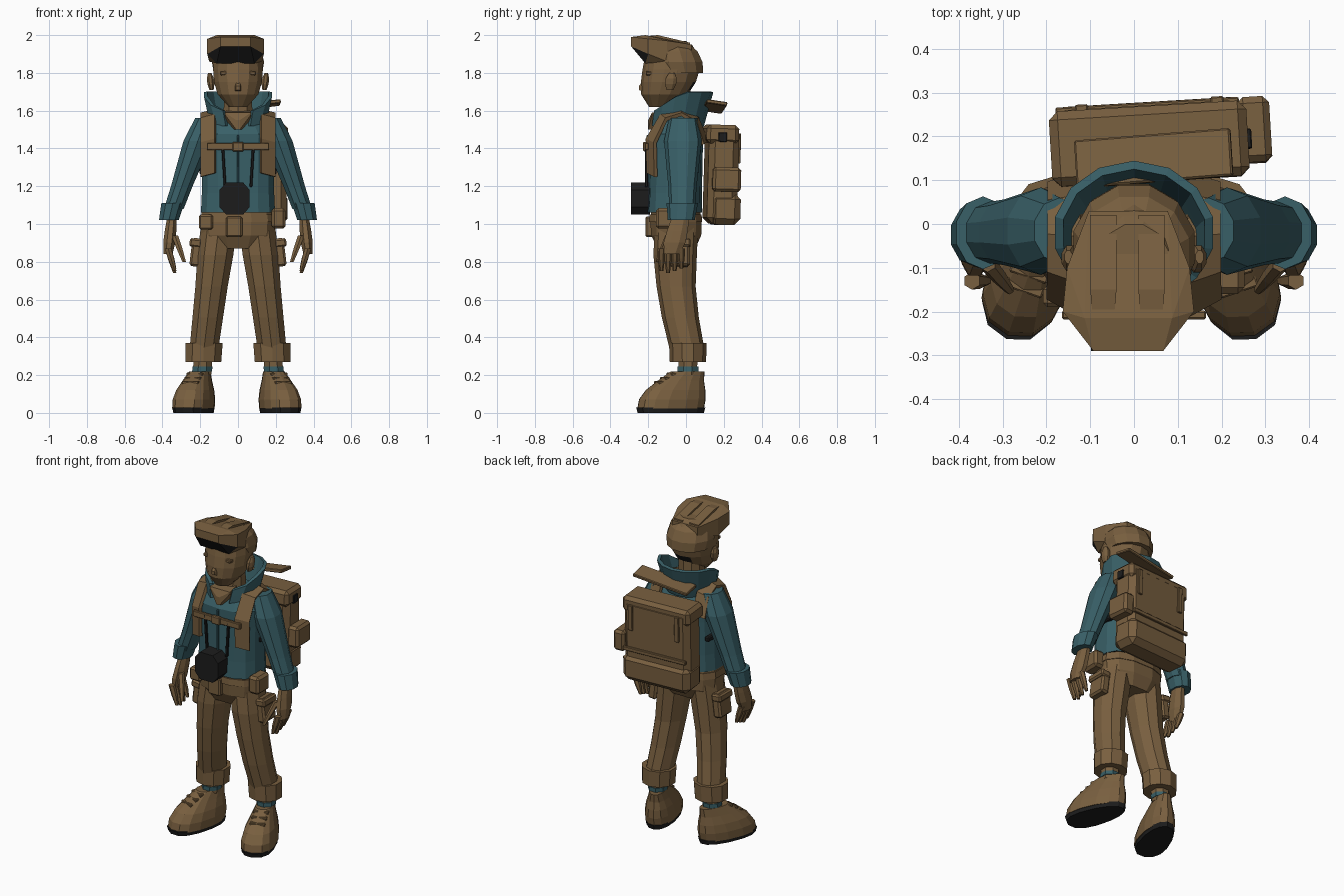
import bpy, bmesh, math
from mathutils import Vector, Matrix

if "Cube" in bpy.data.objects:
    bpy.data.objects.remove(bpy.data.objects["Cube"])


def material(name, red, green, blue):
    mat = bpy.data.materials.new(name)
    mat.use_nodes = True
    mat.diffuse_color = (red, green, blue, 1)
    mat.node_tree.nodes["Principled BSDF"].inputs["Base Color"].default_value = mat.diffuse_color
    return mat


BROWN = material("brown", .19, .115, .05)
TEAL = material("teal", .04, .115, .135)
BLACK = material("black", .012, .012, .012)


def finish(name, bm, mat, dark_rule=None):
    """Turn a bmesh into an object; faces passing the rule become black."""
    bmesh.ops.recalc_face_normals(bm, faces=bm.faces)
    mesh = bpy.data.meshes.new(name)
    mesh.materials.append(mat)
    if dark_rule:
        mesh.materials.append(BLACK)
        for face in bm.faces:
            face.material_index = int(dark_rule(face.calc_center_median(), face.normal))
    bm.to_mesh(mesh)
    bm.free()
    ob = bpy.data.objects.new(name, mesh)
    bpy.context.collection.objects.link(ob)
    return ob


def limb(name, mat, bottom, top, widths, depth=1, bend=0, sides=10, power=2, taper=0, dark_rule=None):
    """Superellipse rings evenly spaced along an axis that may bow in y."""
    bm = bmesh.new()
    rings = []
    for k, width in enumerate(widths):
        t = k / (len(widths) - 1)
        centre = Vector(bottom).lerp(Vector(top), t)
        centre.y += bend * math.sin(math.pi * t)
        ring = []
        for i in range(sides):
            angle = math.tau * (i + .5) / sides
            c, s = math.cos(angle), math.sin(angle)
            x = math.copysign(abs(c) ** (2 / power), c) * width * (1 - taper * s)
            y = math.copysign(abs(s) ** (2 / power), s) * width * depth
            ring.append(bm.verts.new(centre + Vector((x, y, 0))))
        rings.append(ring)
    for low, high in zip(rings, rings[1:]):
        for i in range(sides):
            bm.faces.new((low[i - 1], low[i], high[i], high[i - 1]))
    bm.faces.new(rings[0])
    bm.faces.new(rings[-1])
    return finish(name, bm, mat, dark_rule)


def wedge(name, mat, x, sections, dark_rule=None):
    """Convex hull of upright rectangles given as (y, half width, low, high)."""
    bm = bmesh.new()
    for y, half, low, high in sections:
        for z in (low, high):
            for side in (-half, half):
                bm.verts.new((x + side, y, z))
    bmesh.ops.convex_hull(bm, input=bm.verts)
    return finish(name, bm, mat, dark_rule)


def box(name, mat, place, size, turn=(0, 0, 0)):
    bm = bmesh.new()
    bmesh.ops.create_cube(bm, size=1)
    bmesh.ops.scale(bm, vec=size, verts=bm.verts)
    ob = finish(name, bm, mat)
    ob.location, ob.rotation_euler = place, turn
    bevel = ob.modifiers.new("bevel", "BEVEL")
    bevel.width, bevel.segments = min(size) / 5, 1
    return ob


def sheet(name, mat, rows):
    """Grid of points thickened into cloth."""
    bm = bmesh.new()
    grid = [[bm.verts.new(point) for point in row] for row in rows]
    for a, b in zip(grid, grid[1:]):
        for i in range(len(a) - 1):
            bm.faces.new((a[i], a[i + 1], b[i + 1], b[i]))
    ob = finish(name, bm, mat)
    cloth = ob.modifiers.new("cloth", "SOLIDIFY")
    cloth.thickness, cloth.offset = .02, 0


# Head with a dark shaved nape, neck and face
limb("head", BROWN, (0, -.14, 1.62), (0, -.07, 1.95), [.05, .11, .13, .135, .13, .09], depth=1.12,
     bend=.02, sides=14, dark_rule=lambda centre, normal: centre.y > 0 and 1.69 < centre.z < 1.75)
limb("neck", BROWN, (0, -.06, 1.48), (0, -.05, 1.72), [.085, .075])
wedge("nose", BROWN, 0, [(-.25, .01, 1.71, 1.73), (-.2, .03, 1.69, 1.72), (-.2, .01, 1.7, 1.79)])
box("mouth", BROWN, (0, -.2, 1.665), (.06, .02, .012))

# Swept hair: crown and forward quiff with a dark underside
limb("hair_crown", BROWN, (0, -.04, 1.8), (0, -.08, 1.97), [.133, .143, .13, .08], depth=1.02, sides=12)
wedge("hair_quiff", BROWN, -.013,
      [(-.29, .08, 1.94, 1.99), (-.2, .15, 1.9, 1.98), (-.215, .1, 1.85, 2), (-.1, .14, 1.86, 1.97), (.03, .09, 1.9, 1.95)],
      dark_rule=lambda centre, normal: normal.z < -.3 and centre.y < -.18)
for x in (-.07, .04):
    wedge("hair_lock", BROWN, x, [(-.26, .02, 1.96, 1.99), (-.15, .03, 1.96, 2), (.02, .03, 1.9, 1.96)])

# Jacket body with a dark hem opening, shirt and flared collar open at the front
limb("jacket_body", TEAL, (0, -.06, 1.06), (0, -.05, 1.58), [.2, .195, .195, .195, .2, .12], depth=.73,
     sides=14, power=2.7, dark_rule=lambda centre, normal: normal.z < -.5)
wedge("shirt_front", BROWN, 0, [(-.2, .01, 1.5, 1.55), (-.18, .07, 1.58, 1.59), (-.1, .06, 1.5, 1.6)])
box("jacket_zip", TEAL, (0, -.2, 1.27), (.012, .016, .4))
collar = []
for t in (0, .5, 1):
    row = []
    for i in range(13):
        angle = math.radians(-65 + 310 * i / 12)
        front = max(0, -math.sin(angle))
        row.append(((.14 + .035 * t) * math.cos(angle),
                    .03 * t - .05 + (.135 + .02 * t) * math.sin(angle),
                    1.52 + .18 * t - .11 * t * front))
    collar.append(row)
sheet("collar", TEAL, collar)

# Trouser seat and belt
limb("hips", BROWN, (0, -.05, .87), (0, -.055, 1.08), [.15, .2, .205, .195], depth=.68, sides=12, power=2.5)
limb("belt", BROWN, (0, -.055, 1.01), (0, -.055, 1.05), [.21, .205], depth=.69, sides=12, power=2.5)
box("belt_front_pouch", BROWN, (-.02, -.195, .985), (.085, .04, .11))
box("left_belt_pouch", BROWN, (.215, -.1, 1.03), (.075, .12, .11))
box("right_belt_pouch", BROWN, (-.17, -.165, 1.01), (.075, .05, .08))

for sign, side in ((1, "left"), (-1, "right")):
    def mirror(point):
        return Vector((sign * point[0], point[1], point[2]))

    def side_limb(name, mat, bottom, top, widths, **options):
        return limb(f"{side}_{name}", mat, mirror(bottom), mirror(top), widths, **options)

    def side_box(name, mat, place, size, lean=0):
        return box(f"{side}_{name}", mat, mirror(place), size, (0, sign * lean, 0))

    side_limb("ear", BROWN, (.14, -.085, 1.71), (.15, -.075, 1.8), [.012, .02, .02, .01], depth=1.6, sides=8)
    side_box("brow", BROWN, (.06, -.197, 1.8), (.07, .03, .02), lean=.1)

    # Arm: sleeve, folded cuff, hand with hanging fingers
    side_limb("sleeve", TEAL, (.34, -.02, 1.08), (.17, -.015, 1.56), [.055, .06, .07, .08, .06], depth=1.25)
    side_limb("sleeve_cuff", TEAL, (.366, -.025, 1.02), (.345, -.02, 1.11), [.055, .064], depth=1.3)
    side_limb("hand", BROWN, (.37, -.075, .84), (.35, -.03, 1.03), [.025, .035, .033, .028], depth=1.8, sides=8)
    for k in range(4):
        y = -.13 + .035 * k
        tip = .74 + .012 * abs(k - 1)
        side_limb(f"finger_{k}", BROWN, (.335, y, tip), (.37, y, .87), [.01, .018, .02], sides=6)
    side_limb("thumb", BROWN, (.285, -.15, .8), (.335, -.09, .94), [.011, .018, .02], sides=6)

    # Leg: trouser, turn-up, cargo pocket, sock
    side_limb("trouser_leg", BROWN, (.18, .005, .34), (.1, -.05, 1), [.08, .085, .09, .1, .1], depth=1.15, bend=-.03)
    side_limb("trouser_turn_up", BROWN, (.184, .01, .27), (.18, .01, .37), [.1, .104], depth=.96)
    side_box("cargo_pocket", BROWN, (.222, -.04, .85), (.055, .12, .15), lean=-.12)
    side_box("cargo_flap", BROWN, (.224, -.04, .9), (.065, .13, .045), lean=-.12)
    side_limb("ankle", BROWN, (.19, .01, .2), (.185, .01, .3), [.052, .055], sides=8)
    side_limb("sock", TEAL, (.19, .01, .22), (.188, .01, .245), [.057, .057], depth=1.05, sides=8)

    # Boot: dark sole, upper and laces, toes turned out
    boot = [side_limb("boot_sole", BLACK, (0, -.085, 0), (0, -.085, .028), [.088, .092], depth=2.1,
                      sides=14, power=2.3, taper=.17),
            side_limb("boot_upper", BROWN, (0, -.085, .022), (0, .01, .22), [.095, .095, .085, .066, .048],
                      depth=1.95, bend=-.02, sides=14, power=2.3, taper=.17)]
    for k in range(3):
        boot.append(side_box(f"boot_lace_{k}", BROWN, (0, .035 * k - .15, .16 + .022 * k), (.09, .03, .018)))
    turn = Matrix.Rotation(sign * .33, 3, "Z")
    for piece in boot:
        piece.location = turn @ piece.location + Vector((sign * .195 - .006, 0, 0))
        piece.rotation_euler.z = sign * .33

    # Harness over the shoulder and camera strap
    path = [(-.2, 1.27), (-.205, 1.45), (-.13, 1.575), (-.03, 1.6), (.06, 1.56), (.11, 1.44)]
    sheet(f"{side}_shoulder_strap", BROWN,
          [[mirror((.12, y, z)), mirror((.195, y * .8, z - .02))] for y, z in path])
    side_box("lower_strap", BLACK, (.19, 0, 1.28), (.03, .13, .03))
    side_box("camera_strap", BLACK, (.075, -.21, 1.31), (.014, .016, .23), lean=.06)

box("chest_strap", BROWN, (0, -.208, 1.41), (.33, .02, .038))
box("chest_buckle", BROWN, (0, -.215, 1.41), (.06, .025, .05))

# Camera hanging at the waist
wedge("camera_case", BLACK, -.018, [(y, half, low, high) for y in (-.29, -.19)
                                    for half, low, high in ((.08, 1.09, 1.18), (.045, 1.05, 1.22))])


# Backpack with lid, side pocket, back straps and a loose top flap
def pack_box(name, mat, place, size):
    return box(f"pack_{name}", mat, place, size, (-.03, 0, .06))


pack_box("body", BROWN, (.035, .185, 1.255), (.44, .16, .51))
pack_box("lid", BROWN, (.035, .183, 1.475), (.452, .172, .1))
pack_box("base", BROWN, (.035, .195, 1.08), (.45, .165, .17))
pack_box("side_pocket", BROWN, (.275, .215, 1.235), (.075, .15, .13))
pack_box("side_loop", BLACK, (.262, .195, 1.46), (.014, .045, .05))
pack_box("back_strap", BROWN, (.03, .27, 1.2), (.42, .016, .025))
for x in (-.12, .19):
    pack_box("back_buckle", BROWN, (x, .27 + x * .06, 1.4), (.03, .016, .16))
box("pack_top_flap", BROWN, (.045, .15, 1.622), (.36, .11, .02), (-.15, -.12, .08))
